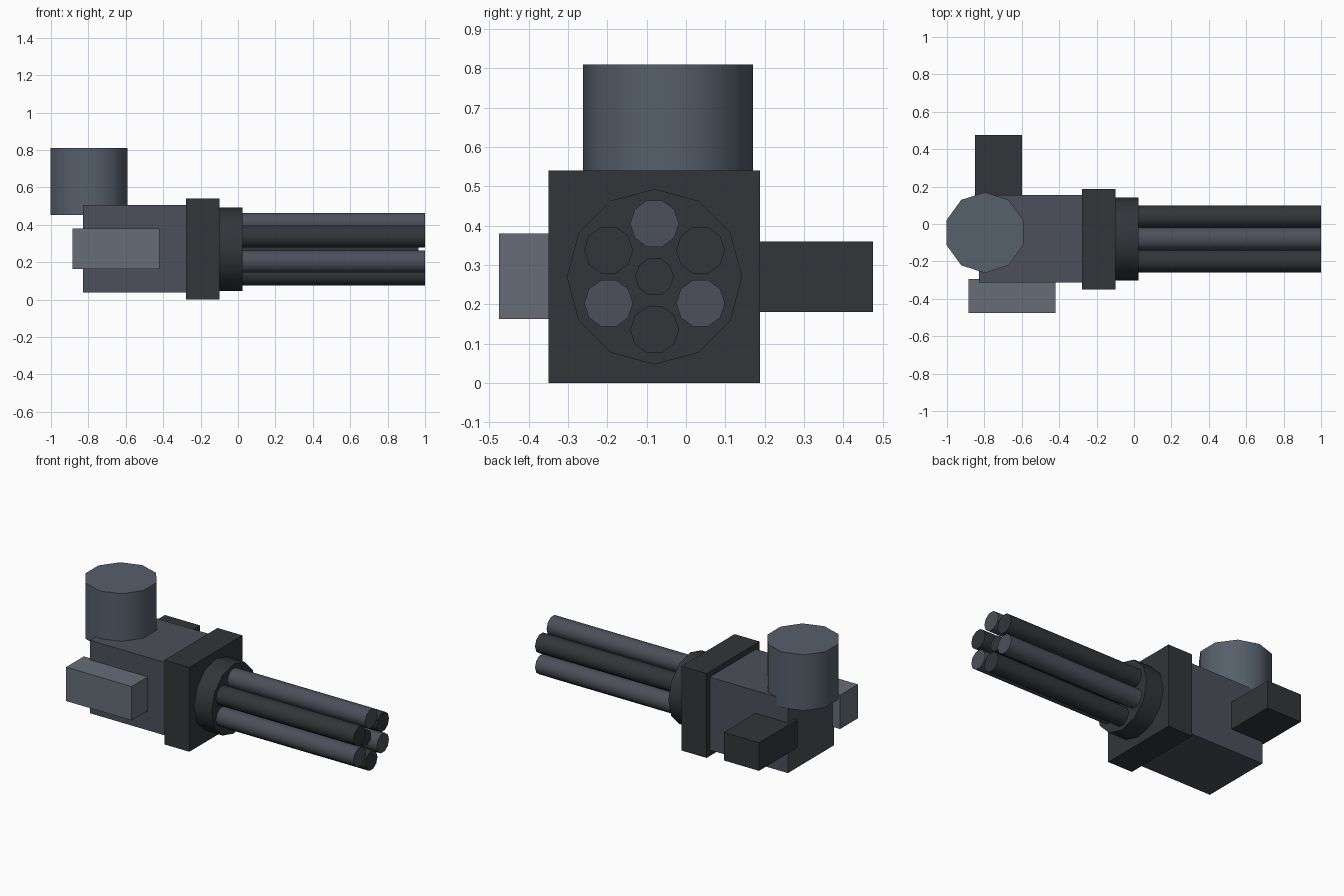
import bpy
import math

if "Cube" in bpy.data.objects:
    bpy.data.objects.remove(bpy.data.objects["Cube"])

AXIS_Y, AXIS_Z = -0.08, 0.27  # barrel axis


def material(name, rgb):
    mat = bpy.data.materials.new(name)
    mat.diffuse_color = (*rgb, 1.0)
    mat.use_nodes = True
    mat.node_tree.nodes["Principled BSDF"].inputs["Base Color"].default_value = mat.diffuse_color
    return mat


dark = material("dark_metal", (0.032, 0.036, 0.040))
steel = material("steel", (0.072, 0.079, 0.100))
drum_grey = material("drum_grey", (0.092, 0.115, 0.145))
light = material("light_grey", (0.135, 0.155, 0.185))


def box(name, x, y, z, mat):
    """Box from (min, max) ranges."""
    bpy.ops.mesh.primitive_cube_add(size=1)
    ob = bpy.context.object
    ob.name = name
    ob.location = [(a + b) / 2 for a, b in (x, y, z)]
    ob.scale = [b - a for a, b in (x, y, z)]
    bpy.ops.object.transform_apply(location=False, rotation=False, scale=True)
    ob.data.materials.append(mat)
    return ob


def cylinder(name, sides, radius, length, centre, mat, along_x=True):
    bpy.ops.mesh.primitive_cylinder_add(
        vertices=sides, radius=radius, depth=length, location=centre,
        rotation=(0, math.pi / 2 if along_x else 0, 0))
    ob = bpy.context.object
    ob.name = name
    ob.data.materials.append(mat)
    bpy.ops.object.shade_smooth_by_angle(angle=math.radians(40))
    return ob


def rod(name, sides, radius, x0, x1, y, z, mat):
    return cylinder(name, sides, radius, x1 - x0, ((x0 + x1) / 2, y, z), mat)


# Housing and front plate
box("housing", (-0.83, -0.275), (-0.313, 0.155), (0.038, 0.505), steel)
box("front_plate", (-0.277, -0.10), (-0.349, 0.188), (0.0, 0.54), dark)

# Side boxes
box("side_case", (-0.885, -0.42), (-0.475, -0.295), (0.163, 0.38), light)
box("side_feed", (-0.85, -0.60), (0.085, 0.475), (0.18, 0.36), dark)

# Upright drum
cylinder("drum", 10, 0.216, 0.357, (-0.797, -0.046, 0.6315), drum_grey, False)

# Barrel collar, centre shaft and ring of barrels
rod("barrel_collar", 12, 0.223, -0.12, 0.025, AXIS_Y, AXIS_Z, dark)
rod("centre_shaft", 10, 0.049, 0.0, 0.965, AXIS_Y, AXIS_Z, dark)
for i in range(6):
    a = math.radians(90 + 60 * i)
    rod(f"barrel_{i + 1}", 10, 0.062, 0.0, 1.0,
        AXIS_Y + 0.135 * math.cos(a), AXIS_Z + 0.135 * math.sin(a),
        dark if i % 2 else steel)
